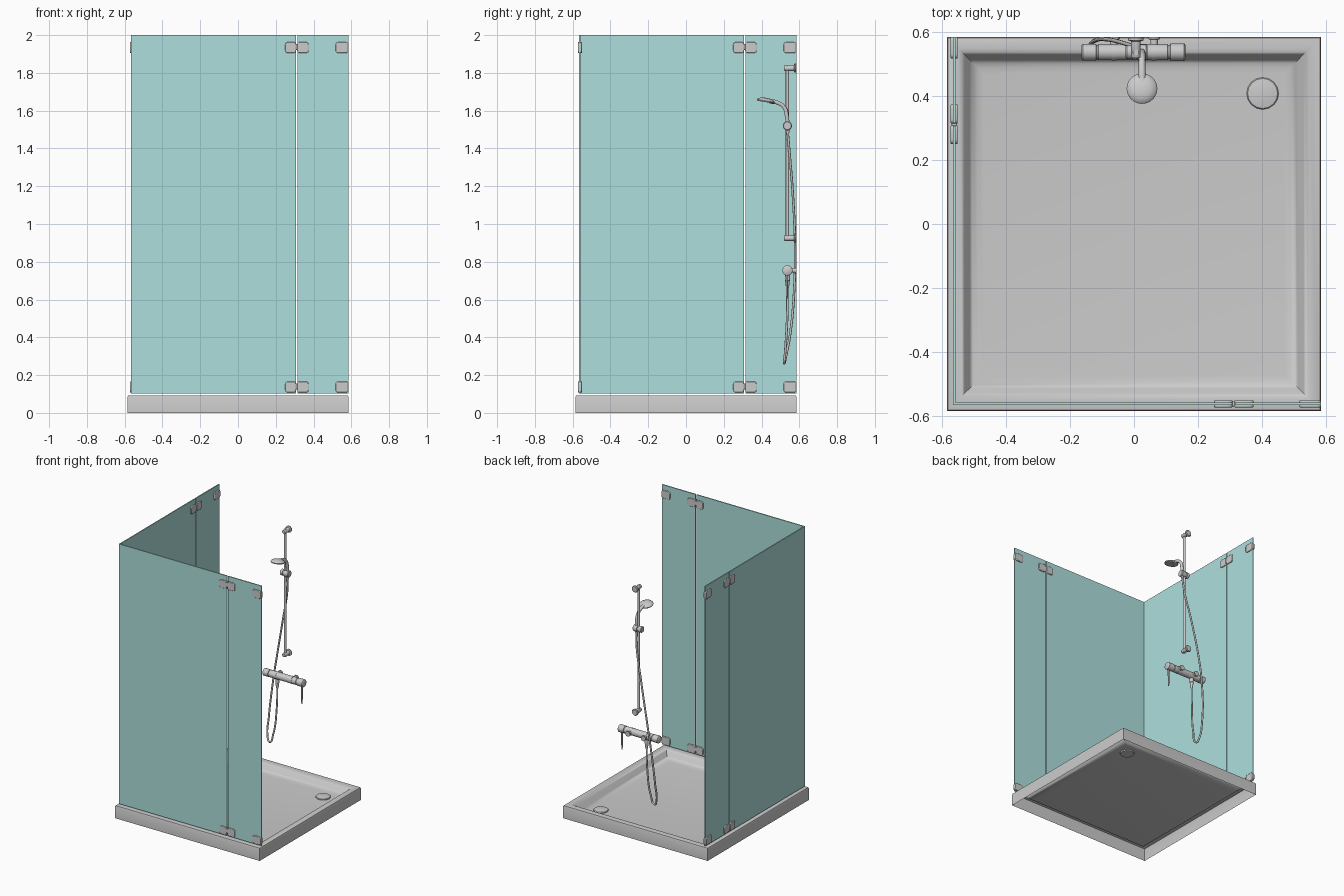
import bpy, bmesh, math
from mathutils import Vector, Matrix

if "Cube" in bpy.data.objects:
    bpy.data.objects.remove(bpy.data.objects["Cube"])

glass = bpy.data.materials.new("teal_glass")
glass.diffuse_color = (0.42, 0.74, 0.72, 1)
glass.use_nodes = True
glass.node_tree.nodes["Principled BSDF"].inputs["Base Color"].default_value = glass.diffuse_color


def finish(name, bm, mat=None):
    bmesh.ops.recalc_face_normals(bm, faces=bm.faces[:])
    me = bpy.data.meshes.new(name)
    bm.to_mesh(me)
    bm.free()
    ob = bpy.data.objects.new(name, me)
    bpy.context.collection.objects.link(ob)
    if mat:
        me.materials.append(mat)
    return ob


def loft(bm, rings, cap_start=True, cap_end=True):
    vs = [[bm.verts.new(p) for p in r] for r in rings]
    n = len(vs[0])
    for a, b in zip(vs, vs[1:]):
        for i in range(n):
            j = (i + 1) % n
            bm.faces.new((a[i], a[j], b[j], b[i]))
    if cap_start:
        bm.faces.new(vs[0][::-1])
    if cap_end:
        bm.faces.new(vs[-1])


def lathe(name, profile, origin, axis, segs=24):
    """profile: (distance along axis, radius)"""
    q = Vector((0, 0, 1)).rotation_difference(Vector(axis))
    rings = [[Vector(origin) + q @ Vector((r * math.cos(2 * math.pi * i / segs),
                                           r * math.sin(2 * math.pi * i / segs), t))
              for i in range(segs)] for t, r in profile]
    bm = bmesh.new()
    loft(bm, rings)
    return finish(name, bm)


def plate(name, x0, x1, z0, z1, thick, swap, r=0.0, mat=None):
    """Upright plate in the front glass plane; swap mirrors it onto the left side."""
    bm = bmesh.new()
    bmesh.ops.create_cube(bm, size=1)
    bmesh.ops.transform(bm, verts=bm.verts, matrix=Matrix.Translation(
        ((x0 + x1) / 2, -0.562, (z0 + z1) / 2)) @ Matrix.Diagonal((x1 - x0, thick, z1 - z0, 1)))
    if r:
        es = [e for e in bm.edges if abs(e.verts[0].co.y - e.verts[1].co.y) > thick / 2]
        bmesh.ops.bevel(bm, geom=es, offset=r, segments=4, profile=0.5, affect='EDGES')
    if swap:
        for v in bm.verts:
            v.co.x, v.co.y = v.co.y, v.co.x
    ob = finish(name, bm, mat)
    if r:
        b = ob.modifiers.new("soft_edges", 'BEVEL')
        b.width, b.segments = 0.003, 2
    return ob


def tube(name, pts, radius, scales=None, res=8):
    cu = bpy.data.curves.new(name, 'CURVE')
    cu.dimensions = '3D'
    cu.bevel_depth, cu.bevel_resolution = radius, 3
    cu.resolution_u, cu.use_fill_caps = res, True
    sp = cu.splines.new('BEZIER')
    sp.bezier_points.add(len(pts) - 1)
    for i, (bp, p) in enumerate(zip(sp.bezier_points, pts)):
        bp.co = p
        bp.handle_left_type = bp.handle_right_type = 'AUTO'
        bp.radius = scales[i] if scales else 1
    ob = bpy.data.objects.new(name, cu)
    bpy.context.collection.objects.link(ob)
    return ob


# Shower tray: shell of square rings, open underneath
tray = [(.585, 0), (.585, .084), (.582, .091), (.576, .093), (.548, .093), (.537, .089),
        (.53, .081), (.513, .054), (.503, .045), (.488, .04), (.47, .038)]
bm = bmesh.new()
loft(bm, [[(-h, -h, z), (h, -h, z), (h, h, z), (-h, h, z)] for h, z in tray], cap_start=False)
finish("shower_tray", bm)
lathe("drain_cover", [(-.008, .047), (.004, .05), (.008, .047), (.011, .03), (.012, .01)],
      (.402, .408, .038), (0, 0, 1), 16)

# Glass screens with hinges and wall brackets, front and left
for side, swap in (("front", False), ("left", True)):
    plate(side + "_glass_door", -.566, .306, .103, 2, .008, swap, mat=glass)
    plate(side + "_glass_fixed", .315, .585, .103, 2, .008, swap, mat=glass)
    for lvl, z in (("lower", .137), ("upper", 1.934)):
        a, b = z - .029, z + .029
        plate(f"{side}_{lvl}_hinge_door_half", .25, .308, a, b, .022, swap, .014)
        plate(f"{side}_{lvl}_hinge_fixed_half", .313, .374, a, b, .022, swap, .014)
        plate(f"{side}_{lvl}_hinge_knuckle", .295, .327, z - .012, z + .018, .018, swap, .006)
        plate(f"{side}_{lvl}_wall_bracket", .517, .585, a, b, .022, swap, .014)

# Riser rail with wall mounts
RX, RY = .006, .537
lathe("riser_rail", [(.91, .009), (1.84, .009)], (RX, RY, 0), (0, 0, 1), 16)
for lvl, z in (("lower", .925), ("upper", 1.825)):
    lathe(lvl + "_rail_mount", [(0, .02), (.004, .024), (.011, .024), (.014, .015),
                                (.062, .015), (.067, .012)], (RX, .585, z), (0, -1, 0))

# Slider, hand shower and handle
lathe("slider", [(-.026, .018), (-.022, .022), (-.004, .022), (-.003, .018), (.008, .018), (.009, .024),
                 (.038, .024), (.042, .02)], (0, RY, 1.52), (1, 0, 0))
lathe("shower_head", [(-.016, .012), (-.013, .03), (-.006, .044), (0, .048), (.006, .046), (.007, .04)],
      (.025, .423, 1.652), Vector((0, -.17, -1)).normalized(), 32)
tube("shower_handle", [(.025, .445, 1.65), (.025, .485, 1.642), (.025, .519, 1.618),
                       (.025, .534, 1.57), (.025, .538, 1.485)], .011, [1.2, 1.0, .95, 1, .85])

# Hose hanging in a loop down to the mixer outlet
tube("shower_hose", [(.025, .538, 1.49), (.018, .546, 1.4), (-.035, .566, 1.15), (-.085, .577, .9),
                     (-.117, .575, .7), (-.138, .552, .42), (-.132, .529, .3), (-.109, .52, .262),
                     (-.084, .525, .32), (-.062, .536, .52), (-.058, .537, .7)], .0065)

# Thermostatic mixer bar with end knobs, wall connectors, outlet and lever
MZ = .754
lathe("mixer_bar", [(-.164, .021), (-.16, .026), (-.119, .026), (-.117, .022), (-.113, .022),
                    (-.111, .025), (-.03, .025), (.03, .025), (.105, .025), (.107, .022),
                    (.112, .022), (.114, .027), (.157, .027), (.161, .022)], (0, RY, MZ), (1, 0, 0), 32)
for side, x in (("left", -.063), ("right", .063)):
    lathe(side + "_mixer_connector", [(0, .019), (.007, .019), (.009, .012), (.04, .012)],
          (x, .585, MZ), (0, -1, 0))
    lathe(side + "_mixer_collar", [(-.008, .0265), (.008, .0265)], (x, RY, MZ), (1, 0, 0), 32)
lathe("hose_outlet", [(0, .014), (.034, .014), (.036, .012), (.052, .011), (.075, .007)],
      (-.058, RY, .735), (0, 0, -1))
lathe("mixer_lever", [(0, .006), (.12, .005), (.132, .004)], (.143, .534, .735), (0, 0, -1), 12)

# Smooth shading with sharp edges kept
bpy.ops.object.select_all(action='DESELECT')
for ob in bpy.data.objects:
    if ob.type == 'MESH' and "glass" not in ob.name:
        ob.select_set(True)
        bpy.context.view_layer.objects.active = ob
bpy.ops.object.shade_smooth_by_angle(angle=math.radians(40))
